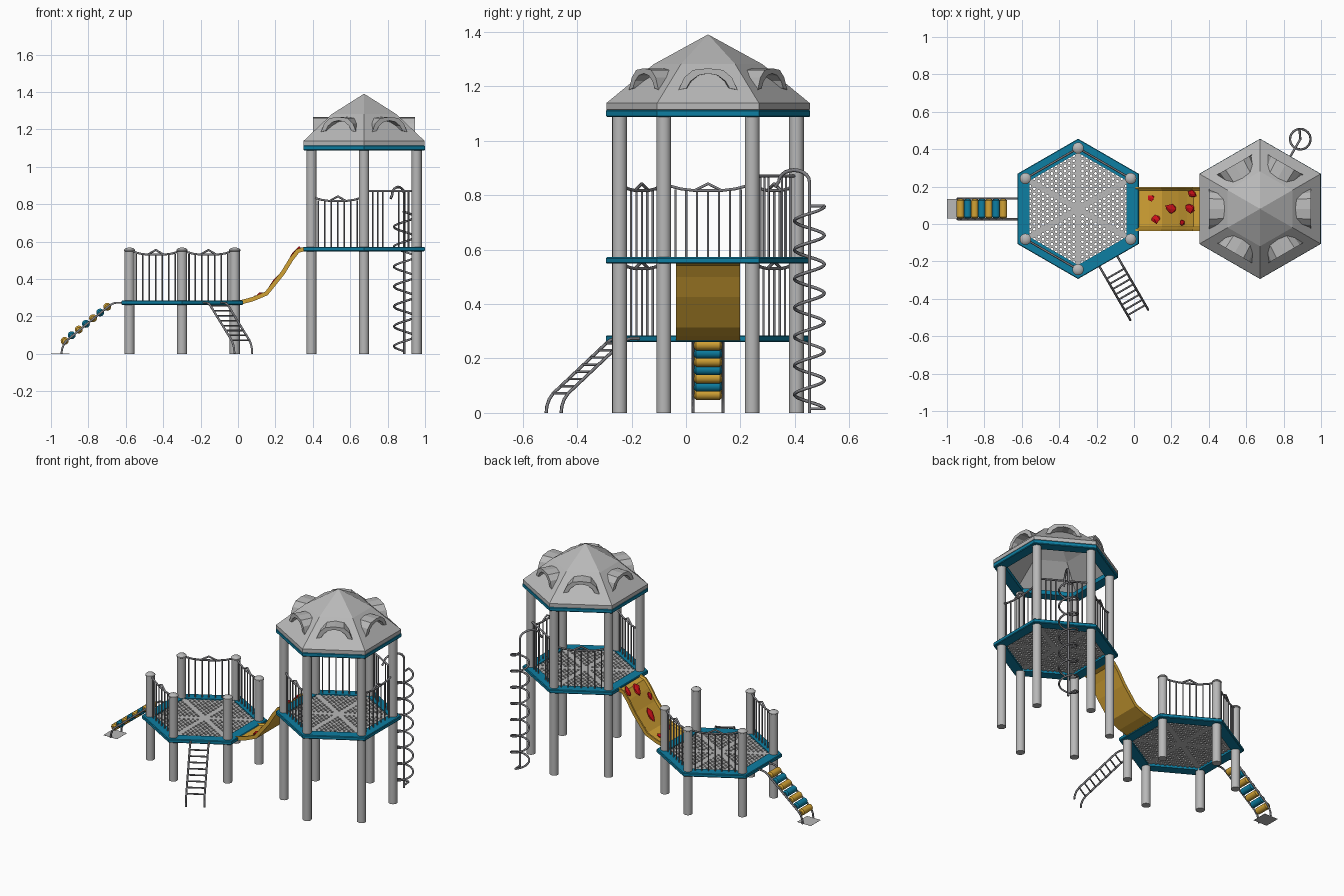
import bpy, bmesh, math, random
from math import sin, cos, pi, radians, sqrt
from mathutils import Vector

if "Cube" in bpy.data.objects:
    bpy.data.objects.remove(bpy.data.objects["Cube"])

random.seed(4)
LOW, HIGH = (-0.299, 0.081), (0.674, 0.081)
Z_LOW, Z_HIGH = 0.285, 0.572


def material(name, rgb):
    m = bpy.data.materials.new(name)
    m.diffuse_color = (*rgb, 1)
    m.use_nodes = True
    m.node_tree.nodes["Principled BSDF"].inputs["Base Color"].default_value = m.diffuse_color
    return m


GREY = material("light grey", (0.48, 0.48, 0.48))
STEEL = material("dark steel", (0.21, 0.21, 0.225))
BLUE = material("teal blue", (0.004, 0.21, 0.36))
YELLOW = material("amber yellow", (0.64, 0.36, 0.035))
RED = material("red", (0.65, 0.005, 0.01))


def finish(name, bm, mat, smooth=False):
    bmesh.ops.recalc_face_normals(bm, faces=bm.faces)
    me = bpy.data.meshes.new(name)
    bm.to_mesh(me)
    bm.free()
    me.materials.append(mat)
    ob = bpy.data.objects.new(name, me)
    bpy.context.collection.objects.link(ob)
    if smooth:
        bpy.context.view_layer.objects.active = ob
        ob.select_set(True)
        bpy.ops.object.shade_smooth_by_angle(angle=radians(35))
        ob.select_set(False)
    return ob


def loft(bm, rings, close_rings=False, caps=False):
    """Skin a list of closed point rings."""
    vs = [[bm.verts.new(p) for p in r] for r in rings]
    pairs = list(zip(vs, vs[1:])) + ([(vs[-1], vs[0])] if close_rings else [])
    n = len(vs[0])
    for a, b in pairs:
        for i in range(n):
            j = (i + 1) % n
            bm.faces.new((a[i], a[j], b[j], b[i]))
    if caps:
        bm.faces.new(vs[0])
        bm.faces.new(vs[-1])


def ring(c, r, z, n):
    return [(c[0] + r * cos(pi / 2 + 2 * pi * i / n), c[1] + r * sin(pi / 2 + 2 * pi * i / n), z)
            for i in range(n)]


def place(c, ang, d, t, z):
    """Point at distance d towards a hexagon side, t along that side."""
    a = radians(ang)
    return (c[0] + d * cos(a) - t * sin(a), c[1] + d * sin(a) + t * cos(a), z)


def tubes(name, paths, radius, mat=STEEL):
    cu = bpy.data.curves.new(name, 'CURVE')
    cu.dimensions = '3D'
    cu.bevel_depth = radius
    cu.bevel_resolution = 1
    cu.use_fill_caps = True
    for pts in paths:
        s = cu.splines.new('POLY')
        s.points.add(len(pts) - 1)
        for p, co in zip(s.points, pts):
            p.co = (*co, 1)
    tmp = bpy.data.objects.new(name + "_curve", cu)
    bpy.context.collection.objects.link(tmp)
    dg = bpy.context.evaluated_depsgraph_get()
    me = bpy.data.meshes.new_from_object(tmp.evaluated_get(dg))
    bpy.data.objects.remove(tmp)
    me.materials.clear()
    me.materials.append(mat)
    me.name = name
    bpy.context.collection.objects.link(bpy.data.objects.new(name, me))


def hex_frame(name, c, z0, z1):
    prof = [(0.371, z1), (0.375, z1 - 0.004), (0.375, z0 + 0.004), (0.371, z0), (0.30, z0), (0.30, z1)]
    bm = bmesh.new()
    loft(bm, [ring(c, r, z, 6) for r, z in prof], close_rings=True)
    finish(name, bm, BLUE)


def perforated_floor(name, c, z, N=11, a=0.027):
    # hexagonal cells with a hole each; the six spokes stay solid
    bm = bmesh.new()
    top, bot = z - 0.004, z - 0.012

    def hexa(x, y, r, h):
        return [bm.verts.new((x + r * cos(k * pi / 3), y + r * sin(k * pi / 3), h)) for k in range(6)]
    for q in range(-N, N + 1):
        for r in range(-N, N + 1):
            if abs(q + r) > N:
                continue
            x, y = c[0] + q * a * cos(pi / 6), c[1] + q * a / 2 + r * a
            R = a / sqrt(3)
            o1, o2 = hexa(x, y, R, top), hexa(x, y, R, bot)
            if q == 0 or r == 0 or q + r == 0:
                bm.faces.new(o1)
                bm.faces.new(o2[::-1])
                continue
            i1, i2 = hexa(x, y, 0.008, top), hexa(x, y, 0.008, bot)
            for k in range(6):
                j = (k + 1) % 6
                bm.faces.new((o1[k], o1[j], i1[j], i1[k]))
                bm.faces.new((o2[j], o2[k], i2[k], i2[j]))
                bm.faces.new((i1[k], i1[j], i2[j], i2[k]))
    bmesh.ops.remove_doubles(bm, verts=bm.verts, dist=0.0005)
    finish(name, bm, GREY)


def posts(name, c, prof):
    bm = bmesh.new()
    for k in range(6):
        p = place(c, 30 + 60 * k, 0.325, 0, 0)
        loft(bm, [ring(p, r, z, 20) for r, z in prof], caps=True)
    finish(name, bm, GREY, True)


def railing(name, c, ang, z):
    D = 0.281
    P = lambda t, h: place(c, ang, D, t, z + h)
    top = [(-0.15, 0.264), (-0.1, 0.251), (-0.05, 0.245), (0, 0.27), (0.05, 0.245), (0.1, 0.251), (0.15, 0.264)]
    tubes(name + "_top", [[P(*p) for p in top], [P(-0.05, 0.245), P(0.05, 0.245)]], 0.006)
    tubes(name + "_bars", [[P(0.04 * k, -0.01), P(0.04 * k, 0.248)] for k in range(-3, 4)], 0.0045)


# decks, posts and railings
for tag, c, z in (("low", LOW, Z_LOW), ("high", HIGH, Z_HIGH)):
    hex_frame(tag + "_deck_frame", c, z - 0.024, z)
    perforated_floor(tag + "_deck_floor", c, z)
posts("low_posts", LOW, [(0.027, 0), (0.027, 0.548), (0.03, 0.55), (0.03, 0.556), (0.022, 0.564), (0.008, 0.568)])
posts("high_posts", HIGH, [(0.027, 0), (0.027, 1.10)])
for ang in (60, 120, 240):
    railing("low_railing_%d" % ang, LOW, ang, Z_LOW)
for ang in (0, 120, 240):
    railing("high_railing_%d" % ang, HIGH, ang, Z_HIGH)

# roof shell with rim
hex_frame("roof_frame", HIGH, 1.087, 1.114)
bm = bmesh.new()
prof = [(0.374, 1.114), (0.374, 1.138), (0.20, 1.281), (0.001, 1.39),
        (0.001, 1.376), (0.195, 1.266), (0.36, 1.13), (0.36, 1.112)]
loft(bm, [ring(HIGH, r, z, 6) for r, z in prof], close_rings=True)
finish("roof", bm, GREY)

# arched dormer hoods, one per roof side, ending inside the roof shell
bm = bmesh.new()
outer = [(0.108, 0), (0.088, 0.045), (0.055, 0.073), (0, 0.079), (-0.055, 0.073), (-0.088, 0.045), (-0.108, 0)]
inner = [(0.08, 0.006), (0.064, 0.032), (0.036, 0.053), (0, 0.06), (-0.036, 0.053), (-0.064, 0.032), (-0.08, 0.006)]
for k in range(6):
    front, back = [], []
    for t, h in outer + inner[::-1]:
        slope_d = 0.324 - (1.187 + h - 1.138) * 1.054
        front.append(place(HIGH, 60 * k, 0.273, t, 1.187 + h))
        back.append(place(HIGH, 60 * k, min(slope_d - 0.006, 0.268), t * 0.93, 1.187 + h))
    loft(bm, [front, back], caps=True)
finish("roof_dormers", bm, GREY)

# climbing slide between the decks
path = [(0.012, 0.274), (0.08, 0.292), (0.152, 0.322), (0.195, 0.376),
        (0.24, 0.432), (0.285, 0.505), (0.32, 0.55), (0.356, 0.56)]
section = [(-0.118, -0.011), (0.118, -0.011), (0.118, 0.012), (0.108, 0.012),
           (0.098, 0.003), (-0.098, 0.003), (-0.108, 0.012), (-0.118, 0.012)]
rings = []
for i, (x, z) in enumerate(path):
    (x0, z0), (x1, z1) = path[max(i - 1, 0)], path[min(i + 1, len(path) - 1)]
    L = math.hypot(x1 - x0, z1 - z0)
    nx, nz = -(z1 - z0) / L, (x1 - x0) / L
    rings.append([(x + nx * n, 0.081 + t, z + nz * n) for t, n in section])
bm = bmesh.new()
loft(bm, rings, caps=True)
finish("climbing_slide", bm, YELLOW)

# red climbing holds
bm = bmesh.new()
for x, y, s, e in ((0.094, 0.14, 0.024, 0.9), (0.118, 0.024, 0.031, 0.9), (0.205, 0.08, 0.034, 1.6),
                   (0.262, 0.008, 0.022, 1.3), (0.302, 0.085, 0.034, 1.4), (0.316, 0.16, 0.028, 1.5)):
    k = max(i for i in range(len(path) - 1) if path[i][0] <= x)
    (x0, z0), (x1, z1) = path[k], path[k + 1]
    tan = Vector((x1 - x0, 0, z1 - z0)).normalized()
    nor = Vector((-tan.z, 0, tan.x))
    o = Vector((x, y, z0 + (z1 - z0) * (x - x0) / (x1 - x0))) + nor * 0.006
    for v in bmesh.ops.create_icosphere(bm, subdivisions=1, radius=1)["verts"]:
        q = v.co * random.uniform(0.65, 1.2) * s
        v.co = o + tan * q.x * e + Vector((0, q.y * 0.85, 0)) + nor * max(q.z * 0.4, -0.01)
finish("climbing_holds", bm, RED)

# side rails shared by roller ramp (left) and ladder (front right)
RAIL = [(0.30, 0.273), (0.352, 0.273), (0.372, 0.268), (0.39, 0.256), (0.615, 0.072),
        (0.632, 0.05), (0.642, 0.025), (0.645, 0)]
for name, ang in (("ramp_rails", 180), ("ladder_rails", 300)):
    tubes(name, [[place(LOW, ang, d + (0.01 if ang == 300 else 0), t, z) for d, z in RAIL]
                 for t in (-0.055, 0.055)], 0.006)
tubes("ladder_rungs", [[place(LOW, 300, 0.400 + 0.225 * f, s * 0.055, 0.256 - 0.184 * f) for s in (-1, 1)]
                       for f in [i / 7 for i in range(8)]], 0.005)

# ramp rollers, alternating colours, on thin axles
axles = []
for i in range(7):
    f = i / 6
    d, z = 0.40 + 0.228 * f, 0.251 - 0.182 * f
    bm = bmesh.new()
    rs = [(0.012, -0.052), (0.021, -0.044), (0.021, 0.044), (0.012, 0.052)]
    loft(bm, [[(LOW[0] - d + r * cos(2 * pi * k / 16), LOW[1] + t, z + r * sin(2 * pi * k / 16))
               for k in range(16)] for r, t in rs], caps=True)
    finish("ramp_roller_%d" % (i + 1), bm, BLUE if i % 2 else YELLOW, True)
    axles.append([place(LOW, 180, d, t, z) for t in (-0.056, 0.056)])
tubes("ramp_axles", axles, 0.004)

# foot plate of the ramp
bm = bmesh.new()
loft(bm, [[(x, y, z) for x, y in ((-1, 0.03), (-0.90, 0.03), (-0.90, 0.133), (-1, 0.133))]
          for z in (0, 0.001)], caps=True)
finish("ramp_foot_plate", bm, GREY)

# spiral climber with centre pole, arch and gate
P = lambda d, t, z: place(HIGH, 60, d, t, z)
pole = [P(0.43, 0, 0), P(0.43, 0, 0.85)]
pole += [P(0.365 + 0.065 * cos(a), 0, 0.85 + 0.042 * sin(a)) for a in [pi * i / 10 for i in range(1, 10)]]
pole += [P(0.30, 0, 0.85), P(0.285, 0, 0.83)]
tubes("spiral_pole", [pole], 0.007)
n = 7 * 20
helix = [P(0.43 + 0.055 * cos(2 * pi * i / 20 + 0.6), 0.055 * sin(2 * pi * i / 20 + 0.6), 0.015 + 0.745 * i / n)
         for i in range(n + 1)]
tubes("spiral_climber", [helix, [helix[0], P(0.43, 0, 0.015)], [helix[-1], P(0.43, 0, 0.76)]], 0.006)
tubes("spiral_gate_top", [[P(0.285, -0.15, 0.87), P(0.285, 0.15, 0.87)]], 0.006)
tubes("spiral_gate_bars", [[P(0.285, s * t, 0.56), P(0.285, s * t, 0.87)]
                           for s in (-1, 1) for t in (0.05, 0.08, 0.11, 0.14)], 0.0045)
